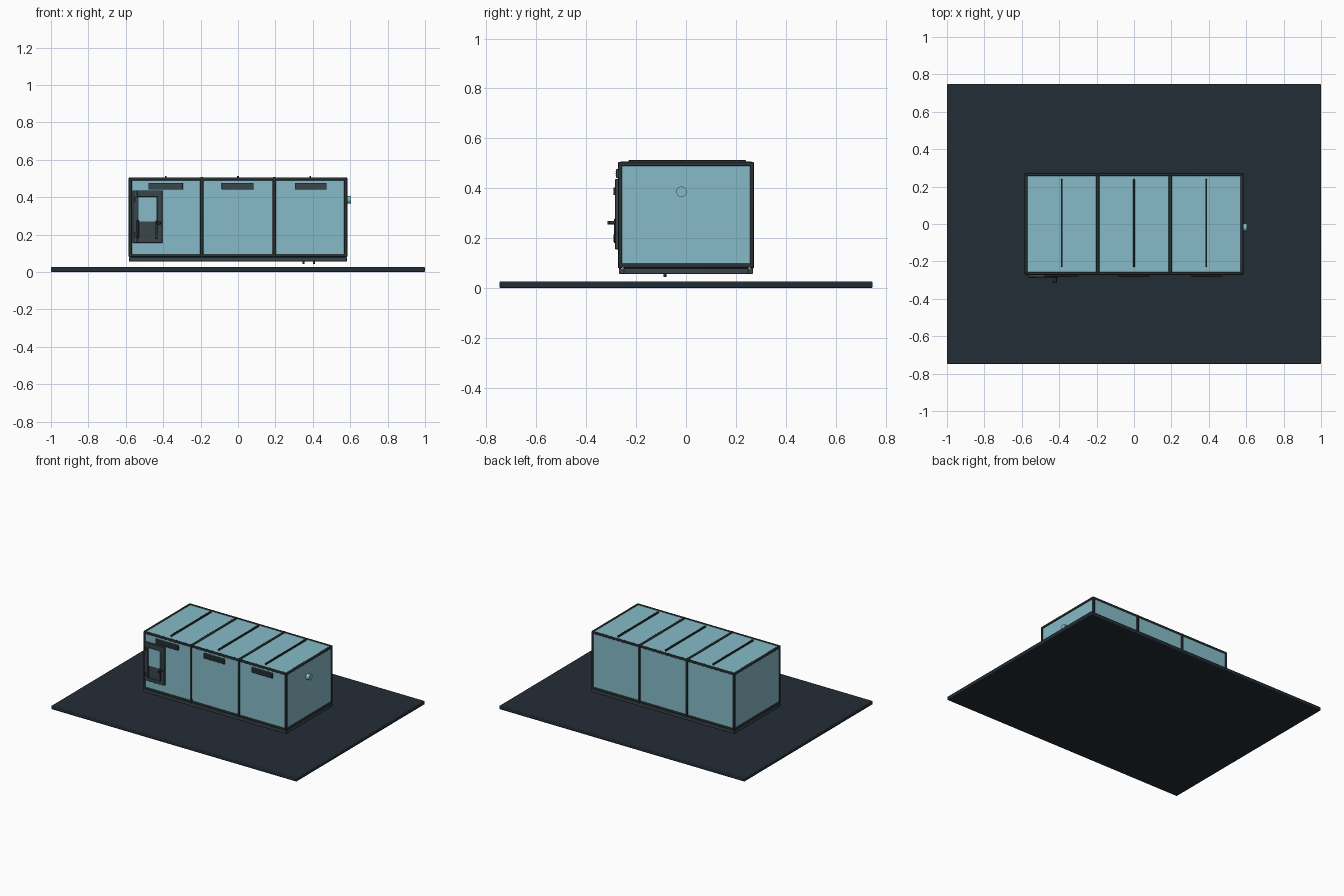
import bpy, math


def material(name, rgb):
    m = bpy.data.materials.new(name)
    m.diffuse_color = (*rgb, 1)
    return m


PANEL = material("pale blue panel", (0.24, 0.50, 0.58))
GROUND = material("dark slate", (0.017, 0.026, 0.037))
FRAME = material("dark steel", (0.022, 0.032, 0.035))
TRIM = material("grey steel", (0.042, 0.060, 0.068))
WHITE = material("white", (0.85, 0.88, 0.9))


def box(name, x, y, z, mat, bevel=0.0):
    """Box spanning the given (min, max) ranges."""
    bpy.ops.mesh.primitive_cube_add(size=1, location=[sum(r) / 2 for r in (x, y, z)])
    o = bpy.context.object
    o.name = name
    o.scale = [r[1] - r[0] for r in (x, y, z)]
    bpy.ops.object.transform_apply(location=False, rotation=False, scale=True)
    o.data.materials.append(mat)
    if bevel:
        b = o.modifiers.new("bevel", 'BEVEL')
        b.width, b.segments = bevel, 2
        bpy.ops.object.shade_smooth_by_angle()
    return o


def rod(name, loc, r, depth, axis, mat):
    rot = {'x': (0, math.pi / 2, 0), 'y': (math.pi / 2, 0, 0), 'z': (0, 0, 0)}[axis]
    bpy.ops.mesh.primitive_cylinder_add(vertices=24, radius=r, depth=depth, location=loc, rotation=rot)
    o = bpy.context.object
    o.name = name
    o.data.materials.append(mat)
    bpy.ops.object.shade_smooth_by_angle()
    return o


def mid(c, w):
    return (c - w / 2, c + w / 2)


# Ground slab
box("ground_slab", (-1, 1), (-0.748, 0.748), (0, 0.026), GROUND, 0.005)

# Skid base and floor
for s in (-1, 1):
    box("skid_side", (-0.583, 0.583), mid(s * 0.258, 0.022), (0.056, 0.079), TRIM, 0.004)
    box("skid_end", mid(s * 0.572, 0.022), (-0.25, 0.25), (0.056, 0.079), TRIM, 0.004)
box("floor", (-0.572, 0.572), (-0.25, 0.25), (0.074, 0.096), FRAME)

# Wall and roof panels, one set per bay
for c, w in ((-0.386, 0.366), (0, 0.37), (0.386, 0.366)):
    for s in (-1, 1):
        box("side_panel", mid(c, w), mid(s * 0.262, 0.012), (0.09, 0.497), PANEL)
    box("roof_panel", mid(c, w), (-0.262, 0.262), (0.489, 0.501), PANEL)
    box("roof_strip", mid(c, 0.009), (-0.23, 0.24), (0.5, 0.513), FRAME, 0.002)
for s in (-1, 1):
    box("end_panel", mid(s * 0.573, 0.012), (-0.26, 0.26), (0.09, 0.497), PANEL)

# Steel frame: corner posts, long rails, cross rails
for sx in (-1, 1):
    for sy in (-1, 1):
        box("corner_post", mid(sx * 0.576, 0.017), mid(sy * 0.264, 0.015), (0.079, 0.503), FRAME, 0.004)
    for z in (0.0895, 0.497):
        box("end_rail", mid(sx * 0.577, 0.015), (-0.264, 0.264), mid(z, 0.016), FRAME, 0.004)
for sy in (-1, 1):
    for z in (0.0895, 0.497):
        box("long_rail", (-0.578, 0.578), mid(sy * 0.264, 0.015), mid(z, 0.016), FRAME, 0.004)

# Ribs where the bays meet, with pale edge strips at the front
for s in (-1, 1):
    x = s * 0.194
    for sy in (-1, 1):
        box("rib_post", mid(x, 0.017), mid(sy * 0.265, 0.017), (0.079, 0.505), FRAME, 0.004)
    box("roof_rib", mid(x, 0.017), (-0.265, 0.265), (0.488, 0.507), FRAME, 0.004)
    box("edge_strip", mid(s * 0.1845, 0.005), (-0.2695, -0.262), (0.11, 0.488), WHITE)

# Louvre vents on the front
for x in ((-0.479, -0.295), (-0.087, 0.083), (0.304, 0.474)):
    box("vent", x, (-0.28, -0.266), (0.441, 0.477), TRIM, 0.002)
    for z in (0.45, 0.459, 0.468):
        box("vent_slat", (x[0] + 0.006, x[1] - 0.006), (-0.283, -0.279), mid(z, 0.003), TRIM)

# Door: surround, leaf, window, hand bars, hinges and handle
box("door_leaf", (-0.555, -0.412), (-0.278, -0.267), (0.16, 0.43), TRIM)
for x in ((-0.563, -0.537), (-0.432, -0.404)):
    box("door_jamb", x, (-0.285, -0.267), (0.155, 0.436), TRIM, 0.003)
for z in ((0.155, 0.18), (0.402, 0.436)):
    box("door_crosspiece", (-0.54, -0.428), (-0.285, -0.267), z, TRIM, 0.003)
box("door_window", (-0.532, -0.437), (-0.283, -0.277), (0.27, 0.4), PANEL)
for x in (-0.536, -0.436):
    box("door_bar", mid(x, 0.012), (-0.288, -0.279), (0.18, 0.278), FRAME, 0.002)
for z in (0.2, 0.388):
    rod("door_hinge", (-0.556, -0.284, z), 0.006, 0.03, 'z', FRAME)
rod("handle_stem", (-0.42, -0.298, 0.262), 0.007, 0.032, 'y', FRAME)
box("handle_grip", (-0.435, -0.413), (-0.315, -0.305), (0.255, 0.269), FRAME, 0.002)

# Round port on the right end
rod("end_port", (0.59, -0.018, 0.386), 0.021, 0.03, 'x', PANEL)

# Drain pins under the base
box("drain_plate", (0.33, 0.425), (-0.11, -0.06), (0.062, 0.076), FRAME)
for x in (0.35, 0.407):
    rod("drain_pin", (x, -0.085, 0.058), 0.006, 0.03, 'z', FRAME)
